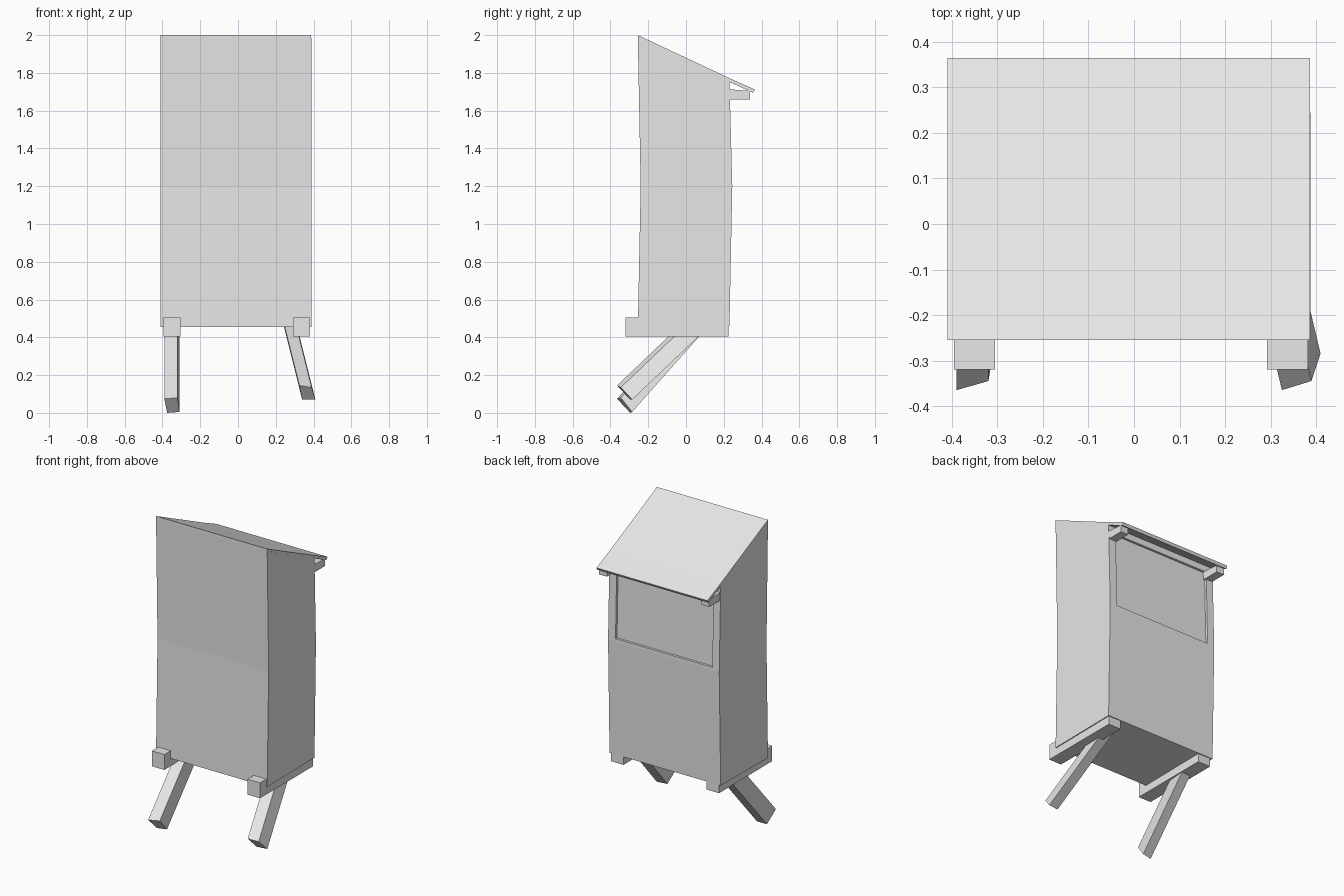
import bpy
import bmesh
from mathutils import Vector

cube = bpy.data.objects.get("Cube")
if cube:
    bpy.data.objects.remove(cube, do_unlink=True)

# One plain grey for the whole shed
grey = bpy.data.materials.new("plain grey")
grey.use_nodes = True
COLOUR = (0.8, 0.8, 0.8, 1)
grey.diffuse_color = COLOUR
grey.node_tree.nodes["Principled BSDF"].inputs["Base Color"].default_value = COLOUR


def loft(name, start, end):
    """Closed solid between two matching outlines."""
    bm = bmesh.new()
    a = [bm.verts.new(p) for p in start]
    b = [bm.verts.new(p) for p in end]
    bm.faces.new(a)
    bm.faces.new(b[::-1])
    for i in range(len(a)):
        j = (i + 1) % len(a)
        bm.faces.new((a[i], b[i], b[j], a[j]))
    bmesh.ops.recalc_face_normals(bm, faces=bm.faces)
    mesh = bpy.data.meshes.new(name)
    bm.to_mesh(mesh)
    bm.free()
    mesh.materials.append(grey)
    obj = bpy.data.objects.new(name, mesh)
    bpy.context.collection.objects.link(obj)
    return obj


def prism(name, profile, x0, x1):
    """Side profile in (y, z), extruded from x0 to x1."""
    return loft(name, [(x0, y, z) for y, z in profile],
                [(x1, y, z) for y, z in profile])


def leg(name, foot, along):
    """Square leg whose foot corners are swept up along a vector."""
    return loft(name, foot, [Vector(p) + Vector(along) for p in foot])


# Body with slightly bowed front and back walls
body = prism("body", [(-0.255, 0.455), (0.23, 0.46), (0.245, 1.2), (0.23, 1.76),
                      (-0.255, 1.985), (-0.24, 1.2)], -0.41, 0.388)

# Shallow hatch recess in the upper back wall
cutter = prism("hatch_cutter", [(0.229, 1.22), (0.3, 1.22), (0.3, 1.71),
                                (0.216, 1.71)], -0.36, 0.335)
cutter.hide_render = True
cutter.hide_viewport = True
cut = body.modifiers.new("hatch_recess", "BOOLEAN")
cut.operation = "DIFFERENCE"
cut.solver = "EXACT"
cut.object = cutter

# Thin sloping roof overhanging the back
prism("roof", [(-0.255, 2.0), (0.23, 1.772), (0.365, 1.712), (0.355, 1.695),
               (0.23, 1.752), (-0.255, 1.98)], -0.41, 0.387)

# Brackets below the overhang and skid beams below the floor
for side, bracket_x, beam_x in (("left", 0.33, 0.292), ("right", -0.405, -0.395)):
    prism(side + "_bracket", [(0.2, 1.66), (0.34, 1.66), (0.34, 1.705),
                              (0.2, 1.715)], bracket_x, bracket_x + 0.055)
    prism(side + "_beam", [(-0.32, 0.405), (0.225, 0.405), (0.225, 0.5),
                           (-0.32, 0.505)], beam_x, beam_x + 0.09)

# Raked legs, the left one splayed outward
leg("left_leg", [(0.325, -0.365, 0.145), (0.39, -0.345, 0.135),
                 (0.41, -0.285, 0.07), (0.34, -0.295, 0.07)], (-0.1, 0.42, 0.4))
leg("right_leg", [(-0.39, -0.365, 0.075), (-0.32, -0.345, 0.08),
                  (-0.31, -0.285, 0.005), (-0.375, -0.295, 0)], (0.0, 0.4, 0.45))
